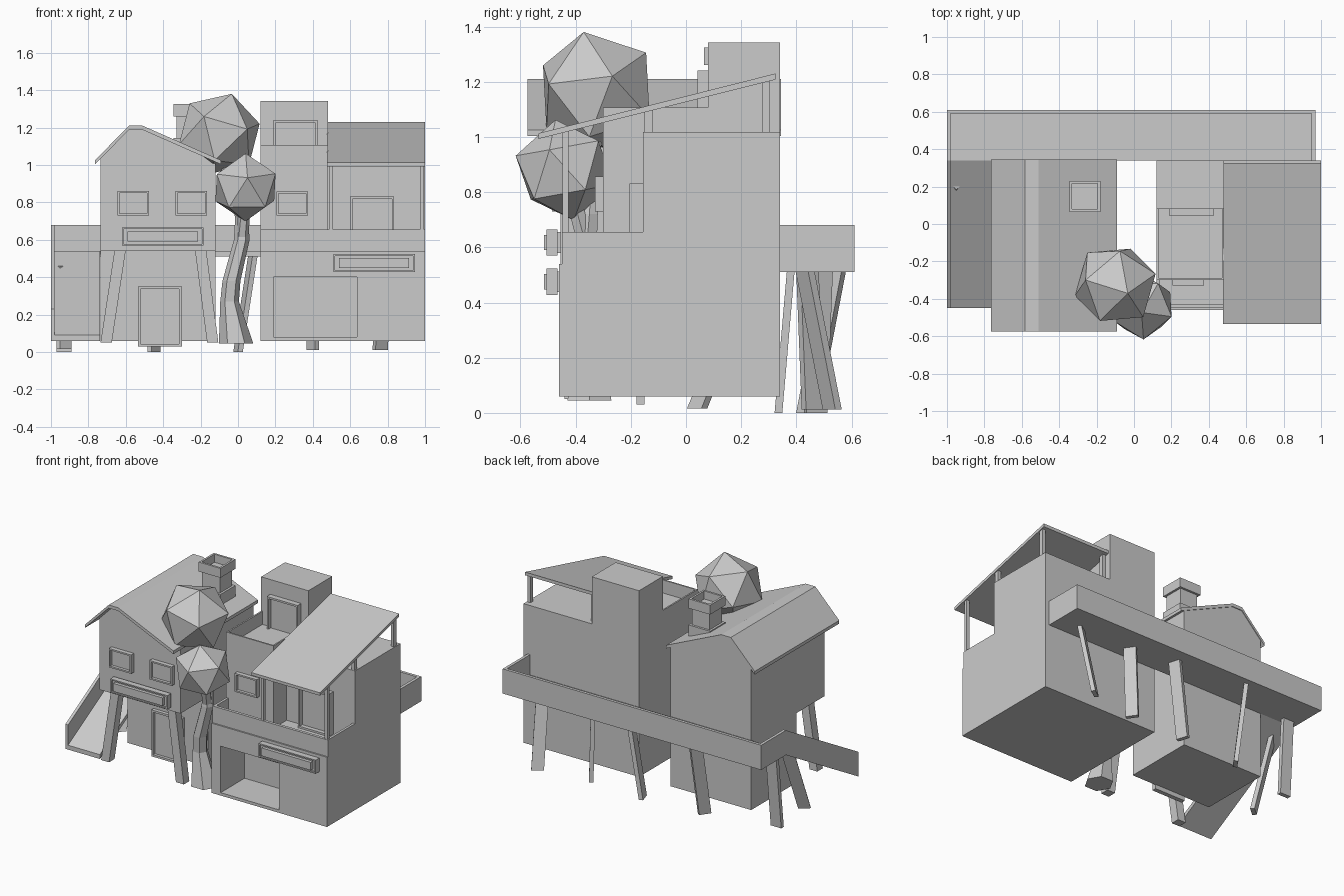
import bpy, bmesh
from mathutils import Vector, Matrix, Euler

if "Cube" in bpy.data.objects:
    bpy.data.objects.remove(bpy.data.objects["Cube"])


def finish(name, bm):
    bmesh.ops.recalc_face_normals(bm, faces=bm.faces)
    me = bpy.data.meshes.new(name)
    bm.to_mesh(me)
    bm.free()
    ob = bpy.data.objects.new(name, me)
    bpy.context.collection.objects.link(ob)
    return ob


def box(name, x, y, z, recess=None, t=0.02, d=0.02):
    """Box from ranges; optional recess on the face pointing along a direction."""
    bm = bmesh.new()
    size = Vector((x[1] - x[0], y[1] - y[0], z[1] - z[0]))
    mid = Vector((x[0] + x[1], y[0] + y[1], z[0] + z[1])) / 2
    bmesh.ops.create_cube(bm, size=1, matrix=Matrix.Translation(mid) @ Matrix.Diagonal((*size, 1)))
    if recess:
        bm.normal_update()
        f = max(bm.faces, key=lambda f: f.normal.dot(Vector(recess)))
        bmesh.ops.inset_individual(bm, faces=[f], thickness=t)
        bmesh.ops.inset_individual(bm, faces=[f], thickness=0.0001, depth=-d)
    return finish(name, bm)


def prism(name, pts, axis, a, b):
    """Extrude a profile: xz points along y, or yz points along x."""
    bm = bmesh.new()
    co = (lambda p, k: (p[0], k, p[1])) if axis == 'y' else (lambda p, k: (k, p[0], p[1]))
    r0 = [bm.verts.new(co(p, a)) for p in pts]
    r1 = [bm.verts.new(co(p, b)) for p in pts]
    bm.faces.new(r0)
    bm.faces.new(r1[::-1])
    n = len(pts)
    for i in range(n):
        bm.faces.new((r0[i], r1[i], r1[(i + 1) % n], r0[(i + 1) % n]))
    return finish(name, bm)


def plank(name, top, foot, w, t, u=(1, 0)):
    """Leaning plank, u is the direction of its width."""
    bm = bmesh.new()
    u = Vector((*u, 0)).normalized()
    v = Vector((-u.y, u.x, 0))
    rings = []
    for p in (top, foot):
        rings.append([bm.verts.new(Vector(p) + u * w / 2 * a + v * t / 2 * b)
                      for a, b in ((-1, -1), (1, -1), (1, 1), (-1, 1))])
    a, b = rings
    bm.faces.new(a)
    bm.faces.new(b[::-1])
    for i in range(4):
        bm.faces.new((a[i], b[i], b[(i + 1) % 4], a[(i + 1) % 4]))
    return finish(name, bm)


def tube(name, path, n=6):
    """Low-poly trunk through (x, y, z, radius) points."""
    import math
    bm = bmesh.new()
    rings = [[bm.verts.new((x + r * math.cos(i * 2 * math.pi / n), y + r * math.sin(i * 2 * math.pi / n), z))
              for i in range(n)] for x, y, z, r in path]
    for a, b in zip(rings, rings[1:]):
        for i in range(n):
            bm.faces.new((a[i], a[(i + 1) % n], b[(i + 1) % n], b[i]))
    bm.faces.new(rings[0])
    bm.faces.new(rings[-1])
    return finish(name, bm)


FRONT, UP = (0, -1, 0), (0, 0, 1)

# left house: recessed ground floor, overhanging gabled upper floor
box("left_ground_floor", (-.735, -.12), (-.155, .34), (.06, .545))
prism("left_upper_floor", [(-.735, .54), (-.735, 1.035), (-.585, 1.195), (-.517, 1.195),
                           (-.12, 1.02), (-.12, .54)], 'y', -.455, .34)
outer = [(-.765, 1.025), (-.583, 1.21), (-.51, 1.21), (-.09, 1.025)]
prism("left_roof", outer + [(x, z - .022) for x, z in outer[::-1]], 'y', -.575, .345)
box("left_door", (-.535, -.3), (-.18, -.15), (.03, .35), FRONT, .02, .02)
for x in (-.645, -.335):
    box("left_window", (x, x + .17), (-.485, -.45), (.73, .86), FRONT, .015, .02)
for s, xt, xf in ((0, -.63, -.705), (1, -.2, -.135)):
    plank("front_pillar", (xt, -.41, .545), (xf, -.41, .05), .06, .06)

# chimney
box("chimney_base", (-.345, -.18), (.065, .23), (1.07, 1.145))
box("chimney_shaft", (-.33, -.195), (.08, .215), (1.1, 1.27))
box("chimney_cap", (-.345, -.18), (.065, .23), (1.26, 1.325), UP, .02, .06)

# planter-like sign boards on both houses
for x0, z0 in ((-.62, .57), (.51, .428)):
    box("sign_back", (x0 + .015, x0 + .42), (-.47, -.44), (z0 + .01, z0 + .085))
    box("sign_frame", (x0, x0 + .435), (-.505, -.465), (z0, z0 + .095), FRONT, .012, .012)
    box("sign_panel", (x0 + .03, x0 + .405), (-.515, -.48), (z0 + .02, z0 + .075))

# right house ground floor with an open garage
house = box("right_ground_floor", (.12, 1), (-.46, .34), (.06, .54))
cutter = box("garage_cutter", (.19, .635), (-.6, -.2), (.08, .4))
cutter.hide_render = True
m = house.modifiers.new("garage", 'BOOLEAN')
m.operation = 'DIFFERENCE'
m.solver = 'EXACT'
m.object = cutter
bpy.context.view_layer.update()
dg = bpy.context.evaluated_depsgraph_get()
cut = bpy.data.meshes.new_from_object(house.evaluated_get(dg))
house.modifiers.clear()
house.data = cut
bpy.data.objects.remove(cutter)

# balcony parapet
box("balcony_front_wall", (.12, 1), (-.45, -.43), (.54, .655))
box("balcony_left_wall", (.12, .137), (-.45, -.29), (.54, .655))
box("balcony_right_wall", (.983, 1), (-.45, -.15), (.54, .655))

# right house upper blocks
box("terrace_block", (.12, .48), (-.3, .09), (.54, 1.107), UP, .015, .09)
box("stair_tower", (.12, .48), (.08, .34), (.54, 1.342))
box("right_room", (.478, 1), (-.155, .34), (.54, 1.018))
box("terrace_door", (.19, .425), (.042, .09), (1.0, 1.24), FRONT, .018, .025)
box("balcony_door", (.6, .835), (-.205, -.15), (.54, .832), FRONT, .018, .03)
box("right_window", (.205, .373), (-.33, -.29), (.73, .857), FRONT, .015, .02)

# sloped canopy on posts
prism("canopy", [(-.535, .993), (.325, 1.208), (.325, 1.23), (-.535, 1.013)], 'x', .477, 1)
for x in (.487, .972):
    box("canopy_front_post", (x, x + .022), (-.447, -.425), (.54, 1.03))
    box("canopy_middle_post", (x, x + .022), (-.153, -.122), (1.01, 1.095))
    box("canopy_back_post", (x, x + .022), (.275, .305), (1.01, 1.205))

# raised walkway at the back
box("walkway_floor", (-1, .97), (.34, .61), (.51, .54))
box("walkway_back_wall", (-1, .97), (.59, .61), (.51, .68))
box("walkway_right_wall", (.95, .97), (.34, .61), (.51, .68))
box("walkway_left_wall", (-1, -.98), (.34, .61), (.51, .68))

# ramp along the left side
prism("ramp_floor", [(.34, .51), (.34, .54), (-.45, .09), (-.45, .06)], 'x', -1, -.737)
prism("ramp_side", [(.34, .51), (.34, .68), (-.45, .23), (-.45, .06)], 'x', -1, -.98)

# leaning support planks: top, foot, width direction
for top, foot, u in (
        ((.79, .43, .52), (.76, .53, .012), (.82, .57)),
        ((.4, .44, .52), (.4, .46, .012), (.57, -.82)),
        ((.08, .49, .52), (0, .47, 0), (.3, -.95)),
        ((-.45, .54, .52), (-.45, .44, 0), (.57, .82)),
        ((-.92, .38, .52), (-.93, .335, 0), (1, 0)),
        ((-.93, .22, .46), (-.93, .04, .015), (.7, .6))):
    plank("support_leg", top, foot, .08, .028, u)

# tree: bent trunk with a fork and two faceted crowns
tube("trunk", [(-.01, -.35, .045, .092), (-.045, -.35, .27, .05), (-.035, -.36, .38, .048),
               (.02, -.36, .6, .042), (.02, -.35, .72, .035), (-.08, -.33, 1.05, .03)])
tube("branch", [(.02, -.36, .6, .035), (.04, -.42, .82, .03)])
for c, r, rot in (((-.1, -.325, 1.165), .23, (.3, .2, .4)), ((.04, -.44, .88), .185, (.1, -.15, 1.0))):
    bm = bmesh.new()
    bmesh.ops.create_icosphere(bm, subdivisions=1, radius=r,
                               matrix=Matrix.Translation(c) @ Euler(rot).to_matrix().to_4x4())
    finish("crown", bm)
